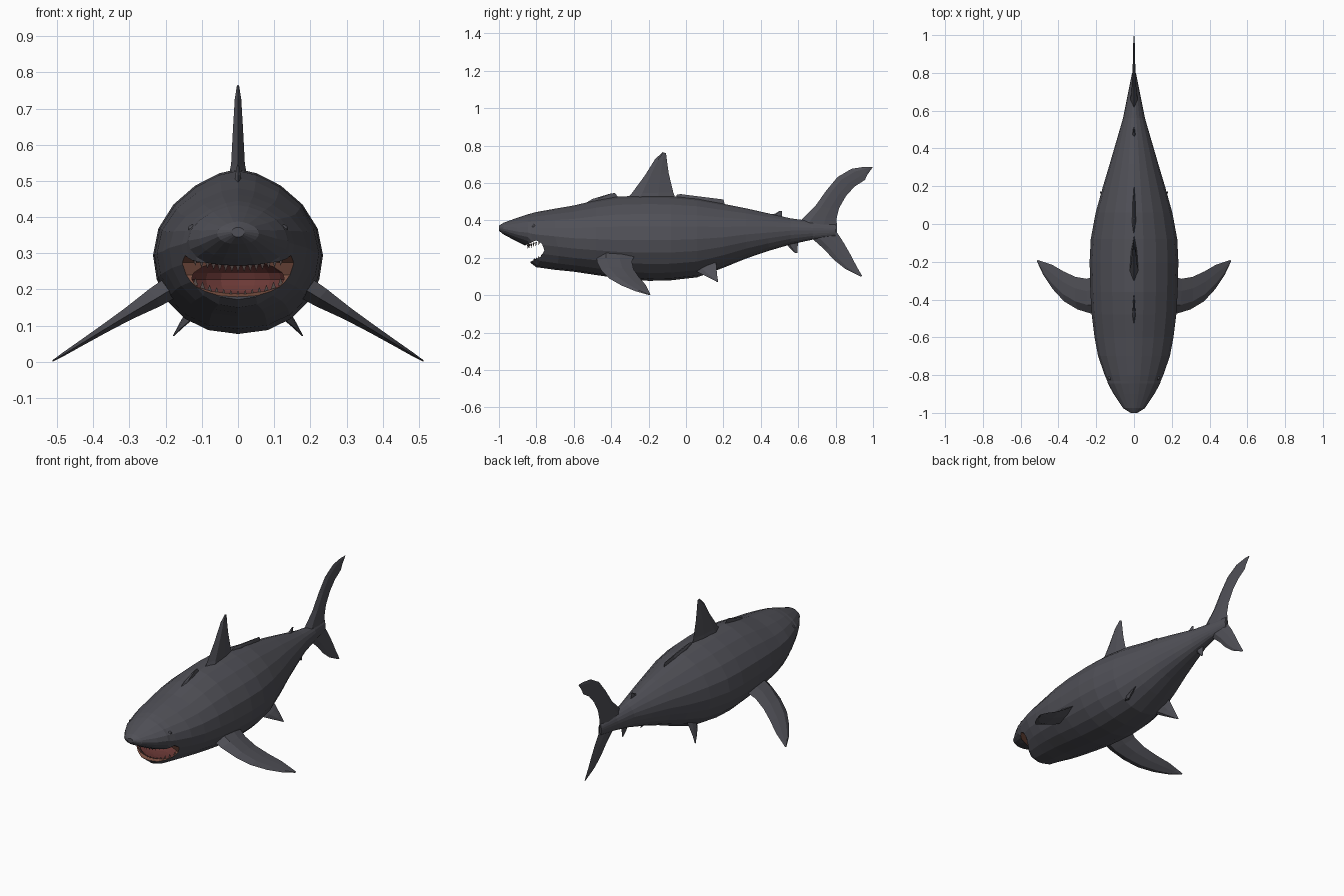
import bpy, bmesh, math
from mathutils import Vector

if "Cube" in bpy.data.objects:
    bpy.data.objects.remove(bpy.data.objects["Cube"])


def material(name, rgb):
    m = bpy.data.materials.new(name)
    m.diffuse_color = (*rgb, 1)
    m.use_nodes = True
    m.node_tree.nodes["Principled BSDF"].inputs["Base Color"].default_value = m.diffuse_color
    return m


SKIN = material("slate grey skin", (0.08, 0.08, 0.095))
RED = material("mouth red", (0.15, 0.042, 0.038))
GUM = material("gum brown", (0.18, 0.075, 0.05))
TOOTH = material("dark tooth", (0.09, 0.065, 0.06))


def add(name, bm, mat, mirror=False):
    bmesh.ops.recalc_face_normals(bm, faces=bm.faces)
    me = bpy.data.meshes.new(name)
    bm.to_mesh(me)
    bm.free()
    me.materials.append(mat)
    ob = bpy.data.objects.new(name, me)
    bpy.context.collection.objects.link(ob)
    if mirror:
        ob.modifiers.new("mirror", 'MIRROR')
    return ob


def loft(rings):
    bm = bmesh.new()
    vs = [[bm.verts.new(p) for p in r] for r in rings]
    n = len(rings[0])
    for a, b in zip(vs, vs[1:]):
        for i in range(n):
            bm.faces.new((a[i], a[(i + 1) % n], b[(i + 1) % n], b[i]))
    bm.faces.new(vs[0])
    bm.faces.new(vs[-1])
    return bm


def fin(name, sections, normal=(1, 0, 0), mirror=False):
    """Lens-shaped sections: (leading point, trailing point, half thickness)."""
    nv = Vector(normal).normalized()
    rings = []
    for lead, trail, t in sections:
        a, b = Vector(lead), Vector(trail)
        p, q = a.lerp(b, 0.25), a.lerp(b, 0.65)
        rings.append([a, p + nv * t, q + nv * t * 0.7, b, q - nv * t * 0.7, p - nv * t])
    return add(name, loft(rings), SKIN, mirror)


def mid(rows):
    """Upright fin on the centre line from (y, z, y, z, half thickness)."""
    return [((0, a, b), (0, c, d), t) for a, b, c, d, t in rows]


# Body: y, half width, top, widest height, bottom
BODY = [
    (-1.0, .018, .372, .36, .345), (-.975, .058, .388, .355, .325), (-.9, .108, .415, .34, .285),
    (-.845, .138, .433, .335, .258), (-.83, .142, .437, .33, .172), (-.8, .155, .445, .325, .15),
    (-.7, .190, .463, .315, .136), (-.6, .209, .48, .305, .126), (-.48, .224, .508, .30, .108),
    (-.36, .231, .528, .295, .091), (-.2, .235, .533, .295, .077), (-.08, .229, .53, .295, .08),
    (.06, .203, .517, .30, .096), (.2, .164, .489, .31, .147), (.32, .128, .465, .325, .196),
    (.44, .093, .438, .335, .237), (.56, .058, .411, .345, .272), (.68, .034, .395, .345, .298),
    (.80, .010, .38, .345, .315)]
SEG = 20


def ring(y, w, top, zc, bot):
    pts = []
    fade = min(1, max(0, (-.6 - y) / .2)) if y > -.84 else 0
    for i in range(SEG):
        a = math.tau * i / SEG + math.pi / 2
        c, s = math.cos(a), math.sin(a)
        x = w * math.copysign(abs(c) ** (1.3 if s > 0 else .9), c)
        z = zc + s * ((top - zc) if s > 0 else (zc - bot))
        pts.append((x, y + .06 * max(0, -s) * fade * (x / .15) ** 2, z))
    return pts


body = add("body", loft([ring(*r) for r in BODY]), SKIN)

# Mouth cutters: a gape open at the sides and a rounded throat
gape_side = [(-.97, .255), (-.87, .262), (-.80, .294), (-.77, .275), (-.757, .24),
             (-.775, .208), (-.83, .18), (-.97, .17)]
gape = add("gape_cutter", loft([[(x, y, z) for y, z in gape_side] for x in (-.3, .3)]), GUM)
bm = bmesh.new()
bmesh.ops.create_uvsphere(bm, u_segments=18, v_segments=10, radius=1)
for v in bm.verts:
    v.co = (v.co.x * .138, -.72 + v.co.y * .13, .228 + v.co.z * .057)
throat = add("throat_cutter", bm, RED)
for cutter in (gape, throat):
    cutter.hide_render = True
    m = body.modifiers.new("mouth", 'BOOLEAN')
    m.operation, m.solver, m.object = 'DIFFERENCE', 'EXACT', cutter
    m.material_mode = 'TRANSFER'
    bpy.context.view_layer.objects.active = body
    bpy.ops.object.modifier_apply(modifier=m.name)
for cutter in (gape, throat):
    bpy.data.objects.remove(cutter)


# Teeth along the upper and lower lips
def teeth(name, count, y0, z0, rise, length):
    bm = bmesh.new()
    for i in range(count):
        k = -1 + 2 * i / (count - 1)
        x, y, z = .118 * k, y0 + .06 * k * k, z0 + rise * k * k
        base = [bm.verts.new((x + dx, y + dy, z)) for dx, dy in ((-.008, 0), (.008, 0), (0, .01))]
        tip = bm.verts.new((x, y + .003, z + length))
        bm.faces.new(base)
        for j in range(3):
            bm.faces.new((base[j], base[(j + 1) % 3], tip))
    add(name, bm, TOOTH)


teeth("upper_teeth", 15, -.85, .272, .018, -.024)
teeth("lower_teeth", 13, -.818, .176, .035, .022)

# Small bumps where the eyes sit, in the skin colour
bm = bmesh.new()
bmesh.ops.create_icosphere(bm, subdivisions=2, radius=.012)
for v in bm.verts:
    v.co += Vector((.126, -.815, .368))
add("eyes", bm, SKIN, True)

# Fins and ridges on the centre line
fin("dorsal_fin", mid([
    (-.33, .50, -.05, .50, .028), (-.29, .545, -.068, .55, .019), (-.22, .64, -.092, .65, .014),
    (-.165, .728, -.102, .72, .009), (-.125, .765, -.107, .76, .003)]))
fin("front_ridge", mid([(-.60, .455, -.36, .50, .012), (-.50, .515, -.365, .527, .007),
                        (-.41, .542, -.38, .547, .003)]))
fin("rear_ridge", mid([(-.06, .50, .21, .46, .016), (-.05, .537, .205, .495, .009),
                       (-.03, .541, .20, .512, .004)]))
fin("second_dorsal_fin", mid([(.42, .42, .52, .40, .01), (.48, .438, .512, .43, .006),
                              (.50, .452, .514, .45, .002)]))
fin("anal_fin", mid([(.52, .30, .60, .30, .01), (.55, .258, .597, .255, .006),
                     (.58, .228, .597, .225, .002)]))
fin("tail_upper_lobe", mid([
    (.58, .37, .808, .335, .022), (.64, .425, .805, .41, .016), (.69, .475, .818, .465, .012),
    (.75, .56, .855, .53, .009), (.81, .632, .90, .58, .007), (.885, .676, .957, .617, .005),
    (.955, .687, .968, .642, .004), (.99, .686, .998, .684, .002)]))
fin("tail_lower_lobe", mid([
    (.58, .32, .80, .36, .02), (.68, .298, .808, .335, .014), (.74, .245, .845, .278, .010),
    (.79, .19, .878, .22, .007), (.85, .142, .912, .155, .004), (.935, .099, .942, .103, .002)]))


# Paired fins
def slope(x):
    return .19 - .64 * (x - .22)


def pec(x1, y1, x2, y2, t):
    return ((x1, y1, slope(x1) - .012 * t / .03), (x2, y2, slope(x2) + .01 * t / .03), t)


fin("pectoral_fins", [
    pec(.17, -.48, .19, -.27, .032), pec(.225, -.475, .25, -.29, .028), pec(.30, -.452, .31, -.28, .018),
    pec(.37, -.41, .375, -.25, .012), pec(.43, -.345, .435, -.215, .008),
    pec(.48, -.27, .482, -.20, .005), pec(.513, -.20, .511, -.19, .002)], (.55, 0, .83), True)
fin("pelvic_fins", [
    ((.09, .03, .14), (.11, .16, .19), .016), ((.128, .075, .118), (.14, .163, .145), .010),
    ((.155, .12, .095), (.16, .166, .11), .006), ((.178, .165, .072), (.179, .172, .072), .002)],
    (.7, 0, .7), True)
